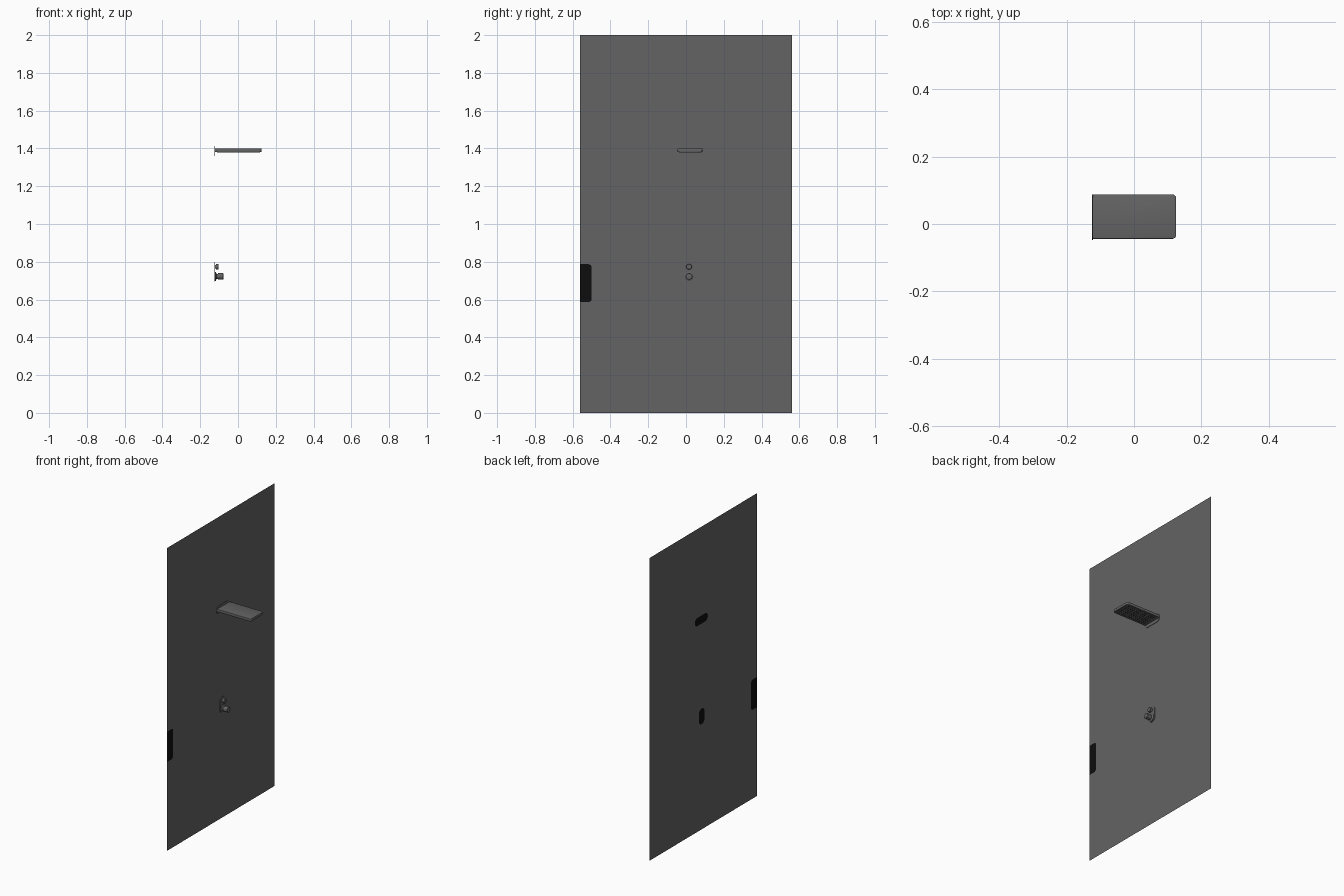
import bpy, bmesh, math
from mathutils import Matrix, Vector

if "Cube" in bpy.data.objects:
    bpy.data.objects.remove(bpy.data.objects["Cube"])

WALL_X = -0.125


def material(name, value):
    m = bpy.data.materials.new(name)
    m.diffuse_color = (value, value, value, 1)
    m.use_nodes = True
    m.node_tree.nodes["Principled BSDF"].inputs["Base Color"].default_value = m.diffuse_color
    return m


GREY = material("dark grey", 0.125)
BLACK = material("black", 0.004)


def finish(name, bm, mat, smooth=True):
    bmesh.ops.recalc_face_normals(bm, faces=bm.faces)
    me = bpy.data.meshes.new(name)
    bm.to_mesh(me)
    bm.free()
    me.materials.append(mat)
    ob = bpy.data.objects.new(name, me)
    bpy.context.collection.objects.link(ob)
    if smooth:
        bpy.ops.object.select_all(action='DESELECT')
        ob.select_set(True)
        bpy.context.view_layer.objects.active = ob
        bpy.ops.object.shade_smooth_by_angle(angle=math.radians(35))
    return ob


def outline(a0, a1, b0, b1, radii, steps=8):
    """Rounded rectangle; radii go lower-right, upper-right, upper-left, lower-left."""
    pts = []
    corners = ((a1, b0, -1, 1), (a1, b1, -1, -1), (a0, b1, 1, -1), (a0, b0, 1, 1))
    for i, ((a, b, sa, sb), r) in enumerate(zip(corners, radii)):
        if r == 0:
            pts.append((a, b))
            continue
        for k in range(steps + 1):
            t = math.radians(-90 + 90 * i + 90 * k / steps)
            pts.append((a + sa * r + r * math.cos(t), b + sb * r + r * math.sin(t)))
    return pts


def plate(name, pts, place, mat, depth=None, bevel=0):
    """Flat face from 2D points, optionally extruded along a vector."""
    bm = bmesh.new()
    f = bm.faces.new([bm.verts.new(place(a, b)) for a, b in pts])
    if depth:
        new = bmesh.ops.extrude_face_region(bm, geom=[f], use_keep_orig=True)["geom"]
        bmesh.ops.translate(bm, vec=depth,
                            verts=[v for v in new if isinstance(v, bmesh.types.BMVert)])
        if bevel:
            rim = [e for e in bm.edges
                   if abs((e.verts[0].co - e.verts[1].co).dot(Vector(depth))) < 1e-9]
            bmesh.ops.bevel(bm, geom=rim, offset=bevel, segments=2,
                            affect='EDGES', profile=0.5)
    return finish(name, bm, mat, depth is not None)


def on_wall(offset):
    return lambda y, z: (WALL_X + offset, y, z)


def knob(name, y, z, profile, mat, sides=32):
    """Turned part pointing out of the wall; profile is (distance, radius)."""
    bm = bmesh.new()
    vs = [bm.verts.new((WALL_X + d, y, z + r)) for d, r in profile]
    es = [bm.edges.new(p) for p in zip(vs, vs[1:])]
    bmesh.ops.spin(bm, geom=vs + es, cent=(0, y, z), axis=(1, 0, 0),
                   angle=math.tau, steps=sides)
    bmesh.ops.remove_doubles(bm, verts=bm.verts, dist=1e-5)
    return finish(name, bm, mat)


# thin wall panel
plate("wall_panel", outline(-0.56, 0.56, 0, 2, (0, 0, 0, 0)), on_wall(0), GREY)

# black door pull patch, seen on both sides
pull = outline(-0.56, -0.50, 0.587, 0.787, (0.016, 0.016, 0, 0))
for side, off in (("front", 0.0008), ("back", -0.0008)):
    plate("pull_patch_" + side, pull, on_wall(off), BLACK)

# mounting plates: grey in front, black openings behind
mounts = {"shower_mount": outline(-0.048, 0.088, 1.360, 1.414, (0.026,) * 4),
          "valve_mount": outline(-0.013, 0.045, 0.695, 0.799, (0.0285,) * 4)}
for name, pts in mounts.items():
    plate(name, pts, on_wall(0.0003), GREY, (0.003, 0, 0))
    plate(name + "_back", pts, on_wall(-0.0008), BLACK)

# flat shower head sticking out of the wall
plate("shower_head", outline(WALL_X, 0.125, -0.044, 0.088, (0.012, 0.012, 0, 0)),
      lambda x, y: (x, y, 1.381), GREY, (0, 0, 0.018), 0.002)
plate("spray_plate", outline(-0.112, 0.117, -0.037, 0.081, (0.008,) * 4),
      lambda x, y: (x, y, 1.379), GREY, (0, 0, 0.004))

# spray nozzles below the head
bm = bmesh.new()
for i in range(14):
    for j in range(7):
        pos = (-0.098 + 0.0154 * i, -0.025 + 0.0157 * j, 1.3783)
        bmesh.ops.create_cone(bm, cap_ends=True, segments=10, radius1=0.0022,
                              radius2=0.003, depth=0.002,
                              matrix=Matrix.Translation(pos))
finish("spray_nozzles", bm, BLACK)

# upper diverter knob
knob("upper_knob", 0.016, 0.774,
     [(0.003, 0.0), (0.003, 0.010), (0.008, 0.010), (0.008, 0.015),
      (0.021, 0.015), (0.0225, 0.0135), (0.0225, 0.0)], GREY)

# lower temperature knob with neck and collar
knob("lower_knob", 0.016, 0.723,
     [(0.003, 0.0), (0.003, 0.024), (0.007, 0.024), (0.012, 0.013),
      (0.018, 0.013), (0.018, 0.018), (0.045, 0.018), (0.047, 0.016),
      (0.047, 0.0)], GREY)
